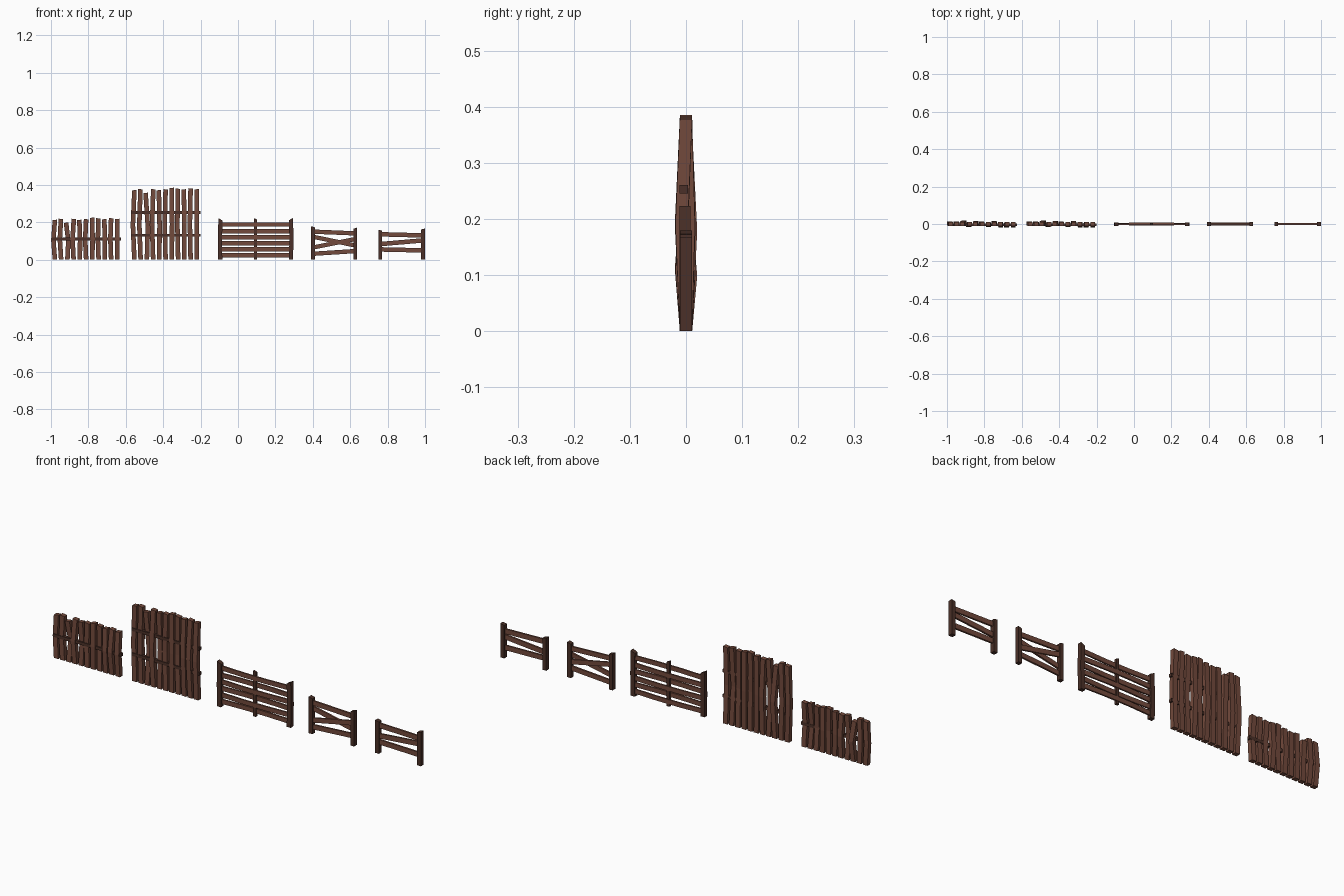
import bpy, bmesh

if "Cube" in bpy.data.objects:
    bpy.data.objects.remove(bpy.data.objects["Cube"])


def material(name, rgb):
    m = bpy.data.materials.new(name)
    m.diffuse_color = (*rgb, 1)
    m.use_nodes = True
    m.node_tree.nodes["Principled BSDF"].inputs["Base Color"].default_value = m.diffuse_color
    return m


BROWN = material("plank_wood", (0.17, 0.068, 0.045))
DARK = material("post_wood", (0.07, 0.03, 0.021))


def beam(name, path, width, depth, mat, upright, slant=0.0):
    """Loft a rectangle along a path; upright beams have level sections.
    slant tips the cut at the far end of an upright."""
    bm = bmesh.new()
    rings = []
    for k, (x, y, z) in enumerate(path):
        ring = []
        for a, b in ((-1, -1), (1, -1), (1, 1), (-1, 1)):
            if upright:
                dz = a * slant / 2 if k == len(path) - 1 else 0
                co = (x + a * width / 2, y + b * depth / 2, z + dz)
            else:
                co = (x, y + a * depth / 2, z + b * width / 2)
            ring.append(bm.verts.new(co))
        rings.append(ring)
    for lo, hi in zip(rings, rings[1:]):
        for i in range(4):
            j = (i + 1) % 4
            bm.faces.new((lo[i], lo[j], hi[j], hi[i]))
    bm.faces.new(rings[0][::-1])
    bm.faces.new(rings[-1])
    bmesh.ops.recalc_face_normals(bm, faces=bm.faces)
    me = bpy.data.meshes.new(name)
    bm.to_mesh(me)
    bm.free()
    me.materials.append(mat)
    ob = bpy.data.objects.new(name, me)
    bpy.context.collection.objects.link(ob)
    return ob


# Picket fences: eleven crooked planks, bent at mid height
MID_X = (-.006, -.005, .007, -.004, .003, -.003, .003, -.002, .002, -.002, .001)
TOP_X = (.002, .001, -.005, .003, -.001, .002, .001, .001, -.001, .002, .001)
MID_Y = (.003, .002, .009, -.005, .006, .003, -.004, .005, -.007, -.009, -.008)
TOPS = (.213, .218, .198, .218, .213, .217, .225, .221, .217, .222, .218)


def picket_fence(name, x0, stretch, rails):
    for i in range(11):
        x = x0 + i * .0334
        top = TOPS[i] * stretch if stretch == 1 else .384 - (.225 - TOPS[i])
        beam(f"{name}_plank", [(x + .002, 0, 0), (x + MID_X[i], MID_Y[i], top / 2),
                               (x + TOP_X[i], 0, top)], .0245, .022, BROWN, True,
             slant=.003 * (-1) ** i)
    for z in rails:
        beam(f"{name}_rail", [(x0 - .013, -.004, z), (x0 + .355, -.004, z)],
             .015, .016, DARK, False)


picket_fence("low_picket", -.981, 1, [.11])
picket_fence("tall_picket", -.556, 1.72, [.253, .131])

# Wide ranch fence: three posts, six rails woven past the middle post
beam("ranch_post", [(-.095, -.002, 0), (-.096, -.002, .11), (-.094, -.002, .216)],
     .022, .02, DARK, True, -.012)
beam("ranch_middle_post", [(.093, 0, 0), (.093, 0, .219)], .015, .012, DARK, True, -.006)
beam("ranch_post", [(.283, -.002, 0), (.286, -.002, .11), (.283, -.002, .217)],
     .022, .02, DARK, True, .012)
for i, z in enumerate((.188, .152, .12, .088, .056, .024)):
    bow = .005 * (-1) ** i
    beam("ranch_rail", [(-.09, 0, z), (.03, -bow, z), (.155, -bow, z), (.28, 0, z)],
         .022, .008, BROWN, False)

# Small fence with crossing rails
beam("cross_post", [(.401, 0, 0), (.401, 0, .176)], .02, .021, DARK, True, -.006)
beam("cross_post", [(.627, 0, 0), (.627, 0, .169)], .02, .021, DARK, True, .006)
for z1, z2, y in ((.150, .141, 0), (.122, .077, .003), (.066, .110, -.003), (.032, .046, 0)):
    beam("cross_rail", [(.405, y, z1), (.623, y, z2)], .023, .009, BROWN, False)

# Small fence with three rails
beam("short_post", [(.761, 0, 0), (.761, 0, .158)], .02, .021, DARK, True, -.004)
beam("short_post", [(.989, 0, 0), (.989, 0, .164)], .021, .021, DARK, True, .005)
for z1, z2 in ((.136, .130), (.084, .103), (.055, .050)):
    beam("short_rail", [(.765, 0, z1), (.985, 0, z2)], .024, .009, BROWN, False)
